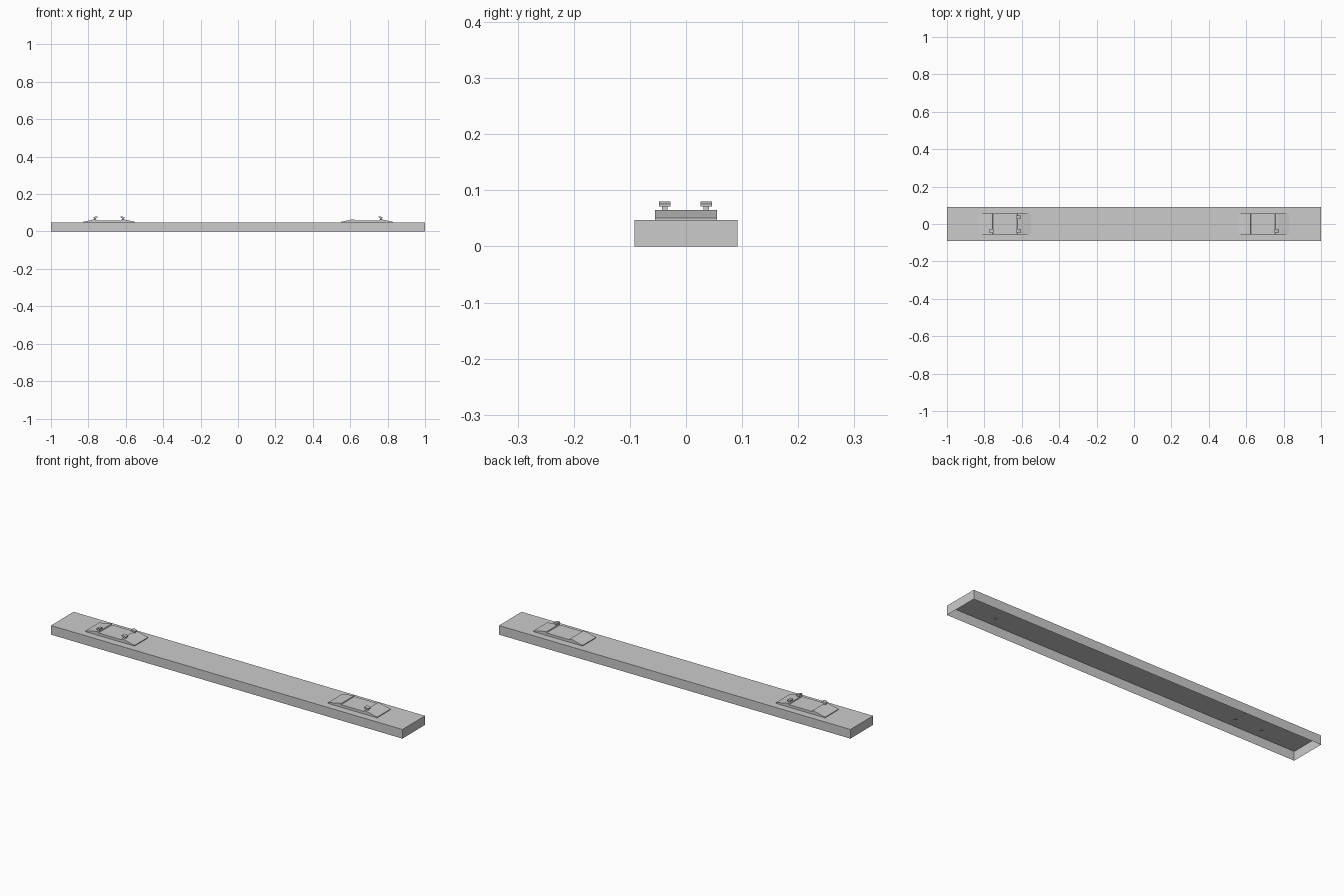
import bpy

if "Cube" in bpy.data.objects:
    bpy.data.objects.remove(bpy.data.objects["Cube"])

TOP = 0.047


def make(name, verts, faces, loc=(0, 0, 0)):
    me = bpy.data.meshes.new(name)
    me.from_pydata(verts, [], faces)
    me.update()
    ob = bpy.data.objects.new(name, me)
    ob.location = loc
    bpy.context.collection.objects.link(ob)
    return ob


def extrude_profile(name, pts, half_y, loc, flip=1, skip_bottom=False):
    """Extrude a clockwise x-z profile along y; flip=-1 mirrors it in x."""
    n = len(pts)
    verts = [(flip * x, s * half_y, z) for s in (-1, 1) for x, z in pts]
    faces = [(i, (i + 1) % n, n + (i + 1) % n, n + i)
             for i in range(n - 1 if skip_bottom else n)]
    faces += [tuple(reversed(range(n))), tuple(range(n, 2 * n))]
    if flip < 0:
        faces = [tuple(reversed(f)) for f in faces]
    return make(name, verts, faces, loc)


# wooden beam: a shell with an open underside
extrude_profile("beam", [(-1, 0), (-1, TOP), (1, TOP), (1, 0)], 0.092,
                (0, 0, 0), skip_bottom=True)

# tie plates: sloped ends, raised shoulders and a sunken flat seat
plate = [(-0.14, 0), (-0.14, 0.004), (-0.077, 0.018), (-0.067, 0.018),
         (-0.065, 0.013), (0.065, 0.013), (0.067, 0.018), (0.077, 0.018),
         (0.14, 0.004), (0.14, 0)]
for side, label in ((-1, "left"), (1, "right")):
    extrude_profile(label + "_tie_plate", plate, 0.055,
                    (side * 0.69, 0, TOP), side, skip_bottom=True)

# spikes: square shank, head hooked toward the seat
shank = [(-0.005, -0.004), (-0.005, 0.027), (0.005, 0.028), (0.005, -0.004)]
head = [(-0.008, 0.024), (-0.008, 0.029), (0.003, 0.033), (0.013, 0.033),
        (0.013, 0.028), (0.004, 0.024)]
spikes = [(-0.765, -0.038, 1), (-0.615, -0.038, -1),
          (-0.615, 0.036, -1), (0.765, -0.038, -1)]
for i, (x, y, d) in enumerate(spikes, 1):
    extrude_profile(f"spike_shank_{i}", shank, 0.005, (x, y, TOP), d)
    extrude_profile(f"spike_head_{i}", head, 0.01, (x, y, TOP), d)
